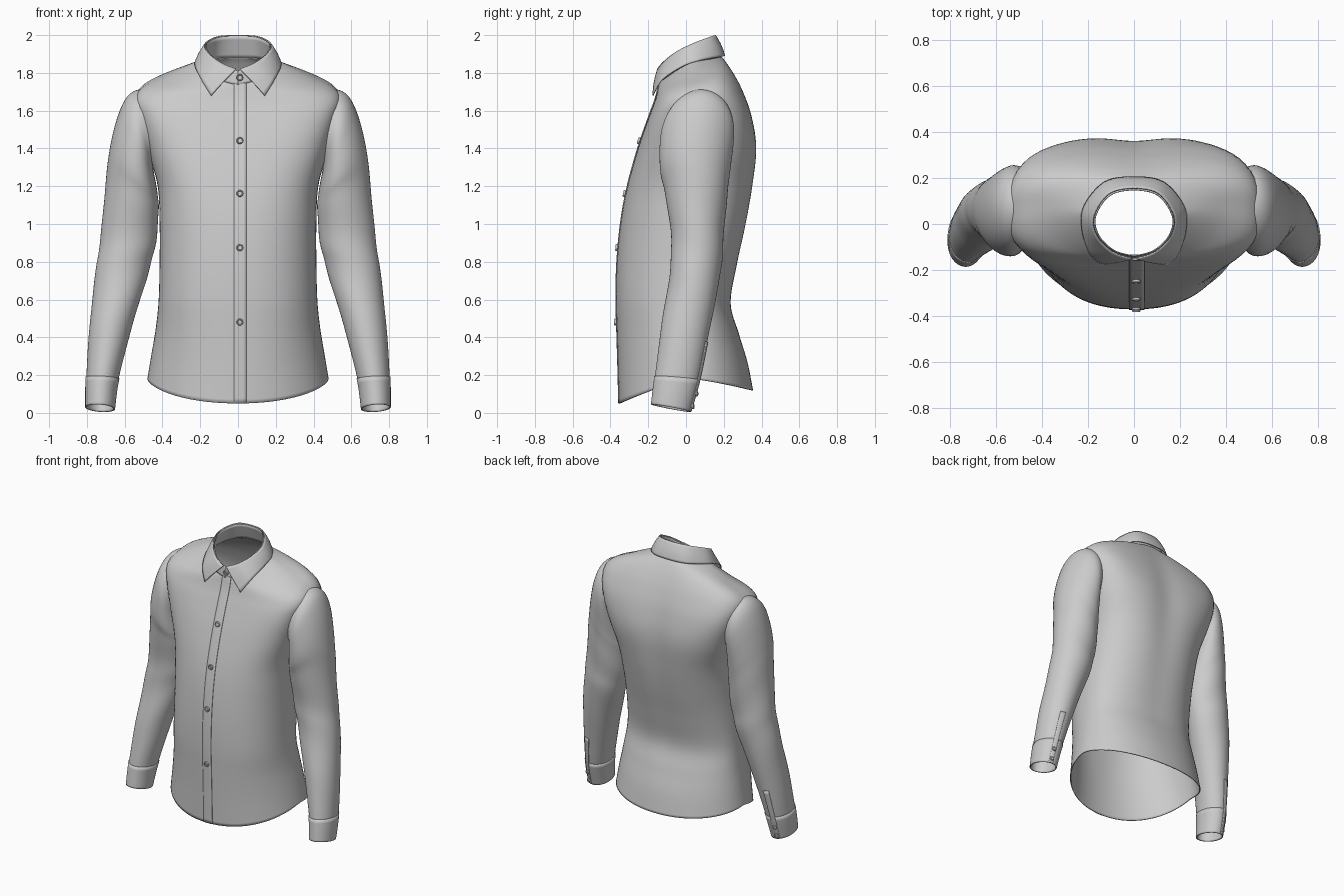
import bpy, bmesh, math
from mathutils import Vector, Matrix

if "Cube" in bpy.data.objects:
    bpy.data.objects.remove(bpy.data.objects["Cube"])

UP = Vector((0, 0, 1))


def spline(rows, v):
    """Catmull-Rom interpolation through a list of equal-length rows."""
    last = len(rows) - 1
    v = max(0.0, min(v, last))
    i = min(int(v), last - 1)
    t = v - i
    p = [rows[max(0, min(k, last))] for k in (i - 1, i, i + 1, i + 2)]
    return [0.5 * (2 * b + (c - a) * t + (2 * a - 5 * b + 4 * c - d) * t ** 2
                   + (3 * b - a - 3 * c + d) * t ** 3) for a, b, c, d in zip(*p)]


def loft(name, func, v0, v1, nv, t0, t1, nt, closed=False, thick=0.0, mirror=False):
    """Grid surface from func(v, t), optionally closed around t."""
    bm = bmesh.new()
    cols = nt if closed else nt + 1
    grid = [[bm.verts.new(func(v0 + (v1 - v0) * i / nv, t0 + (t1 - t0) * j / nt))
             for j in range(cols)] for i in range(nv + 1)]
    for i in range(nv):
        for j in range(nt):
            k = (j + 1) % cols
            bm.faces.new((grid[i][j], grid[i][k], grid[i + 1][k], grid[i + 1][j]))
    return finish(name, bm, thick, mirror)


def finish(name, bm, thick=0.0, mirror=False, angle=50):
    me = bpy.data.meshes.new(name)
    bm.to_mesh(me)
    bm.free()
    ob = bpy.data.objects.new(name, me)
    bpy.context.collection.objects.link(ob)
    if thick:
        m = ob.modifiers.new("cloth", 'SOLIDIFY')
        m.thickness, m.offset = thick, -1
    if mirror:
        ob.modifiers.new("mirror", 'MIRROR').use_mirror_merge = False
    bpy.ops.object.select_all(action='DESELECT')
    ob.select_set(True)
    bpy.context.view_layer.objects.active = ob
    bpy.ops.object.shade_smooth_by_angle(angle=math.radians(angle))
    return ob


# Torso rings: half width, side y, front y, back y, front z, side z, back z, squareness
TORSO = [
    (.48, .03, -.355, .355, .05, .18, .12, 2.1),
    (.46, .03, -.36, .325, .25, .30, .27, 2.1),
    (.435, .02, -.365, .28, .42, .45, .42, 2.2),
    (.42, .0, -.37, .24, .60, .60, .58, 2.3),
    (.415, .0, -.365, .275, .80, .80, .78, 2.3),
    (.415, .01, -.345, .325, 1.01, 1.0, 1.0, 2.4),
    (.425, .03, -.31, .36, 1.2, 1.2, 1.2, 2.7),
    (.475, .05, -.255, .378, 1.4, 1.38, 1.4, 3.2),
    (.52, .06, -.20, .35, 1.56, 1.55, 1.57, 3.8),
    (.545, .06, -.17, .305, 1.64, 1.66, 1.70, 3.3),
    (.50, .065, -.155, .26, 1.69, 1.73, 1.79, 2.8),
    (.37, .07, -.148, .22, 1.72, 1.795, 1.85, 2.4),
    (.21, .05, -.14, .19, 1.75, 1.865, 1.885, 2.0),
]


def torso(v, t):
    w, yc, yf, yb, zf, zs, zb, n = spline(TORSO, v)
    c, s = math.cos(t), math.sin(t)
    b, ze = (yb - yc, zb) if s > 0 else (yc - yf, zf)
    r = (abs(c / w) ** n + abs(s / b) ** n) ** (-1 / n)
    x, y = r * c, r * s
    z = zs + (ze - zs) * abs(y / b) ** 1.3
    if s > 0:  # spine hollow
        y -= .018 * math.exp(-(x / .12) ** 2) * max(0, 1 - abs(v - 7) / 5)
    return Vector((x, yc + y, z))


loft("shirt_body", torso, 0, 12, 72, 0, 2 * math.pi, 96, True, .007)


# Button placket following the front of the torso
def placket(v, t):
    row = spline(TORSO, v)
    p = torso(v, -math.pi / 2 + math.atan(t / (row[1] - row[2])))
    return p + Vector((0, -.004, .001))


loft("front_placket", placket, 0, 11.9, 60, -.022, .045, 4, thick=.004)

# Sleeve rings from cuff to shoulder: outer x, z, inner x, z, centre y, half depth, tilt
SLEEVE = [
    (.805, .03, .655, .02, -.08, .102, -.02),
    (.803, .19, .632, .18, -.047, .117, -.01),
    (.785, .47, .56, .46, .0, .13, 0),
    (.752, .76, .475, .74, .05, .135, 0),
    (.722, .98, .435, .90, .06, .14, 0),
    (.698, 1.25, .42, 1.07, .055, .165, 0),
    (.675, 1.42, .425, 1.15, .05, .185, .01),
    (.637, 1.57, .435, 1.22, .055, .195, .02),
    (.59, 1.67, .445, 1.27, .06, .195, .02),
    (.53, 1.71, .445, 1.31, .065, .18, .02),
    (.46, 1.70, .40, 1.34, .065, .15, .02),
]


def sleeve(v, t, grow=0.0):
    xo, zo, xi, zi, yc, ry, tilt = spline(SLEEVE, v)
    mid = Vector(((xo + xi) / 2, yc, (zo + zi) / 2))
    half = Vector(((xo - xi) / 2, 0, (zo - zi) / 2))
    c, s = math.cos(t), math.sin(t)
    fold = 1 + .015 * math.sin(5 * v + 2 * t) * max(0, 1 - abs(v - 3.5) / 2.5)
    return (mid + half * (c * fold * (1 + grow / half.length))
            + Vector((0, s * (ry + grow) * fold, s * tilt)))


loft("sleeve", sleeve, .9, 10, 70, 0, 2 * math.pi, 48, True, .006, True)
loft("cuff", lambda v, t: sleeve(v, t, .004), 0, 1, 8, 0, 2 * math.pi, 48, True, .008, True)
loft("sleeve_placket", lambda v, t: sleeve(v, t, .007), .02, 1.7, 20, 1.15, 1.5, 4,
     thick=.005, mirror=True)

# Collar half outlines, from centre front to centre back
STAND_LOW = [(0, -.148, 1.735), (.09, -.13, 1.76), (.17, -.06, 1.81),
             (.2, .04, 1.85), (.12, .165, 1.875), (0, .19, 1.88)]
STAND_TOP = [(0, -.142, 1.81), (.085, -.118, 1.845), (.152, -.055, 1.903),
             (.17, .03, 1.95), (.107, .125, 1.988), (0, .15, 1.996)]
FALL_TOP = [(.01, -.152, 1.822), (.09, -.125, 1.855), (.16, -.06, 1.908),
            (.178, .03, 1.954), (.112, .132, 1.993), (0, .158, 2.0)]
FALL_LOW = [(.143, -.178, 1.68), (.195, -.128, 1.765), (.228, -.02, 1.835),
            (.218, .08, 1.868), (.13, .183, 1.886), (0, .207, 1.89)]


def collar(low, top, bulge):
    def full(h):  # continue past the centre back as a mirror image
        return h + [(-x, y, z) for x, y, z in h[-2::-1]]
    lo, hi = full(low), full(top)

    def f(v, t):
        a, b = Vector(spline(lo, t)), Vector(spline(hi, t))
        p = a.lerp(b, v)
        out = Vector((p.x, p.y - .03, 0))
        return p + out.normalized() * bulge * math.sin(math.pi * v)
    return f


loft("collar_stand", collar(STAND_LOW, STAND_TOP, 0), 0, 1, 6, 0, 10, 60, thick=.005)
loft("collar_fall", collar(FALL_LOW, FALL_TOP, .006), 0, 1, 8, 0, 10, 60, thick=.006)

# Buttons: dished disc with crossed threads
DISC = [(.018, 0), (.018, .007), (.016, .010), (.013, .010), (.011, .006), (.0005, .006)]


def button(name, pos, normal, scale=1.0, mirror=False):
    m = Matrix.Translation(pos) @ normal.to_track_quat('Z', 'Y').to_matrix().to_4x4() \
        @ Matrix.Scale(scale, 4)
    bm = bmesh.new()
    rings = [[bm.verts.new((r * math.cos(k * math.pi / 10), r * math.sin(k * math.pi / 10), z))
              for k in range(20)] for r, z in DISC]
    for a, b in zip(rings, rings[1:]):
        for k in range(20):
            j = (k + 1) % 20
            bm.faces.new((a[k], a[j], b[j], b[k]))
    for turn in (45, 135):
        bmesh.ops.create_cube(bm, size=1, matrix=Matrix.Translation((0, 0, .007))
                              @ Matrix.Rotation(math.radians(turn), 4, 'Z')
                              @ Matrix.Diagonal((.014, .003, .003, 1)))
    bm.transform(m)
    finish(name, bm, 0, mirror, 35)


for i, z in enumerate((.48, .875, 1.16, 1.44)):
    v = min((k * .01 for k in range(1150)), key=lambda k: abs(placket(k, .01).z - z))
    slope = placket(v + .05, .01) - placket(v - .05, .01)
    button("front_button_%d" % (i + 1), placket(v, .01), Vector((1, 0, 0)).cross(slope).normalized())
button("collar_button", Vector((.01, -.149, 1.775)), Vector((0, -1, .05)))

for i, v in enumerate((.25, .65)):
    p = sleeve(v, 1.32, .007)
    n = (sleeve(v, 1.37) - sleeve(v, 1.27)).cross(UP).normalized()
    button("cuff_button_%d" % (i + 1), p, n, .8, True)
